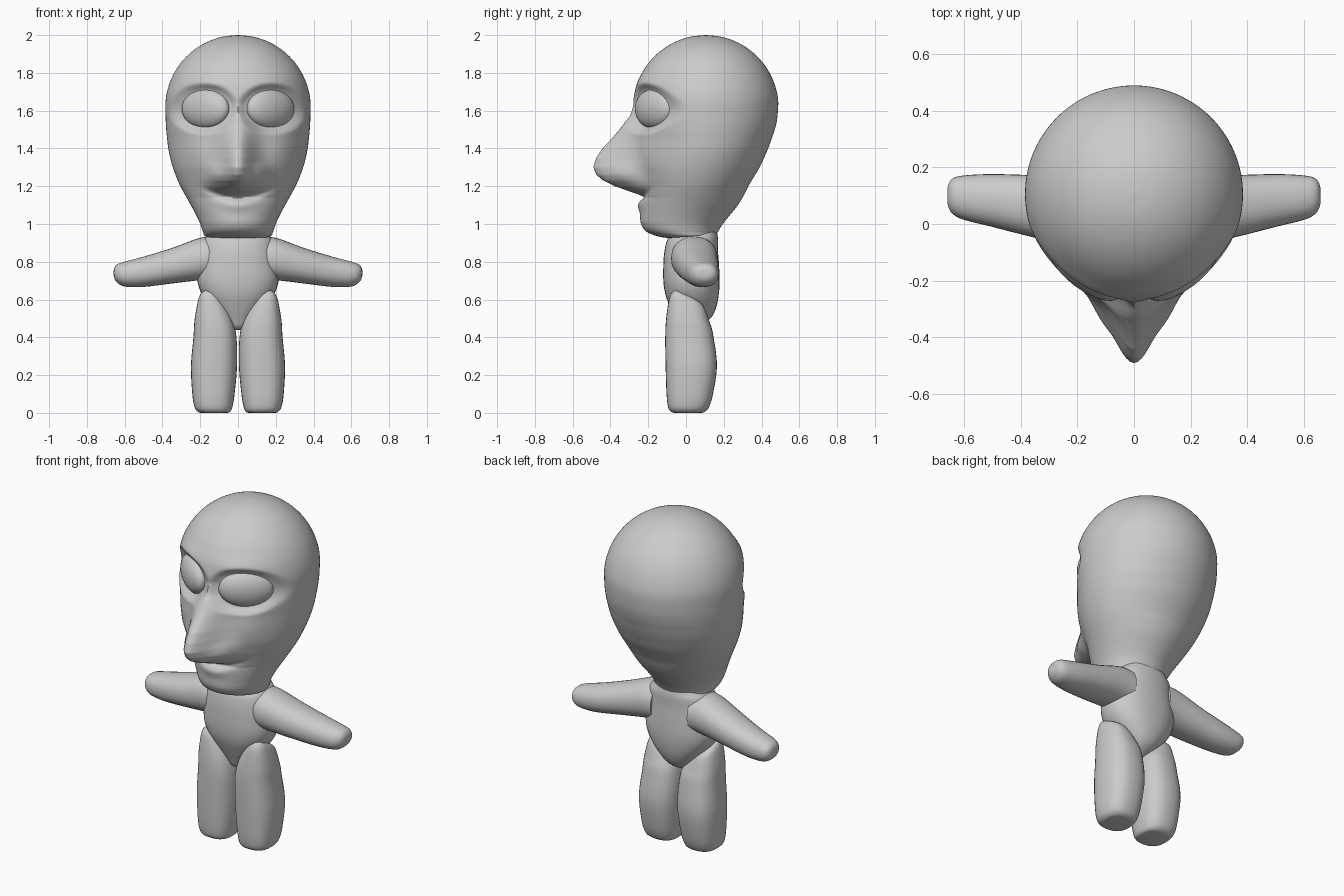
import bpy, bmesh, math
from mathutils import Matrix, Vector

if "Cube" in bpy.data.objects:
    bpy.data.objects.remove(bpy.data.objects["Cube"])

clay = bpy.data.materials.new("grey clay")
clay.diffuse_color = (0.6, 0.6, 0.6, 1)
clay.use_nodes = True
clay.node_tree.nodes["Principled BSDF"].inputs["Base Color"].default_value = clay.diffuse_color


def finish(name, bm, mirror=False):
    bmesh.ops.recalc_face_normals(bm, faces=bm.faces)
    mesh = bpy.data.meshes.new(name)
    bm.to_mesh(mesh)
    bm.free()
    mesh.materials.append(clay)
    ob = bpy.data.objects.new(name, mesh)
    bpy.context.collection.objects.link(ob)
    if mirror:
        ob.modifiers.new("mirror", 'MIRROR').use_mirror_merge = False
    bpy.ops.object.select_all(action='DESELECT')
    ob.select_set(True)
    bpy.context.view_layer.objects.active = ob
    bpy.ops.object.shade_smooth_by_angle(angle=math.radians(65))
    return ob


def spline_rows(rows, sub):
    """Catmull-Rom interpolation between section rows."""
    out = []
    for i in range(len(rows) - 1):
        p = [rows[max(0, min(len(rows) - 1, i + k))] for k in (-1, 0, 1, 2)]
        for s in range(sub):
            t = s / sub
            out.append([b + 0.5 * t * (c - a + t * (2*a - 5*b + 4*c - d + t * (3*(b - c) + d - a)))
                        for a, b, c, d in zip(*p)])
    return out + [list(rows[-1])]


def loft(name, rows, axis='z', n=32, sub=4, power=2.0, shape=None, mirror=False):
    """Rows: position along axis, centre and half size of the two cross axes."""
    bm = bmesh.new()
    rings = []
    for pos, c1, h1, c2, h2 in spline_rows(rows, sub):
        ring = []
        for k in range(n):
            a = 2 * math.pi * k / n
            u, v = math.cos(a), math.sin(a)
            u = c1 + h1 * math.copysign(abs(u) ** (2 / power), u)
            v = c2 + h2 * math.copysign(abs(v) ** (2 / power), v)
            co = Vector((u, v, pos)) if axis == 'z' else Vector((pos, u, v))
            ring.append(bm.verts.new(shape(co) if shape else co))
        rings.append(ring)
    for r0, r1 in zip(rings, rings[1:]):
        for k in range(n):
            j = (k + 1) % n
            bm.faces.new((r0[k], r0[j], r1[j], r1[k]))
    bm.faces.new(rings[0])
    bm.faces.new(rings[-1])
    return finish(name, bm, mirror)


def span(z, half_x, front, back):
    return (z, 0, half_x, (front + back) / 2, (back - front) / 2)


def bump(t):
    return math.exp(-t * t)


# nose: height, projection, half width
NOSE = [(1.14, 0, .12), (1.165, .05, .12), (1.20, .15, .115), (1.23, .21, .11),
        (1.26, .24, .105), (1.30, .25, .10), (1.35, .235, .095), (1.40, .20, .09),
        (1.50, .09, .085), (1.57, .025, .07), (1.64, 0, .05)]


def face_shape(co):
    x, y, z = co
    if y > 0.06:
        return co
    ax = abs(x)
    # shallow eye sockets
    d = math.hypot((ax - .18) / .15, (z - 1.61) / .11)
    t = max(0, min(1, (1.3 - d) / .45))
    inward = Vector((-x, .1 - y, 0)).normalized()
    co = co + inward * .034 * t * t * (3 - 2 * t)
    # nose ridge flowing into the cheeks, and nostril wings
    for (z0, p0, w0), (z1, p1, w1) in zip(NOSE, NOSE[1:]):
        if z0 <= z < z1:
            f = (z - z0) / (z1 - z0)
            w = w0 + f * (w1 - w0)
            co.y -= (p0 + f * (p1 - p0)) * (.84 * bump(ax / w) + .16 * bump(ax / (2.1 * w)))
    co.y -= .035 * bump((ax - .12) / .045) * bump((z - 1.26) / .055)
    # cheeks, mouth line, lips and brow
    co.y -= .025 * bump((ax - .22) / .09) * bump((z - 1.38) / .11)
    smile = z - (1.145 + 1.3 * x * x)
    fade = bump((ax / .17) ** 3)
    co.y += .02 * bump(smile / .02) * fade
    co.y -= .012 * bump((smile + .045) / .03) * bump(ax / .1)
    co.y -= .010 * bump((z - 1.75) / .04) * bump((ax - .17) / .13)
    return co


# head: spherical crown above a tapering jaw
crown = []
for i in range(9):
    a = math.radians(89.5 - 10.5 * i)
    r = .385 * math.cos(a)
    crown.append((1.615 + .385 * math.sin(a), 0, r, .105, r))
jaw = [span(*s) for s in (
    (1.56, .383, -.272, .483), (1.50, .380, -.262, .470), (1.45, .375, -.250, .453),
    (1.40, .369, -.243, .435), (1.35, .359, -.240, .413), (1.30, .345, -.240, .390),
    (1.25, .327, -.232, .360), (1.20, .305, -.225, .330), (1.15, .278, -.235, .305),
    (1.10, .250, -.242, .275), (1.05, .223, -.243, .235), (1.00, .200, -.238, .195),
    (.96, .186, -.210, .170), (.935, .172, -.150, .155), (.925, .12, -.08, .12),
    (.925, .01, .02, .04))]
loft("head", crown + jaw, n=160, sub=8, shape=face_shape)

# eyeballs, nearly flush with the face
bm = bmesh.new()
bmesh.ops.create_uvsphere(bm, u_segments=40, v_segments=24, radius=1)
bm.transform(Matrix.Translation((.172, -.168, 1.61))
             @ Matrix.Rotation(math.radians(37), 4, 'Z')
             @ Matrix.Diagonal((.15, .062, .105, 1)))
finish("eyes", bm, mirror=True)

# torso with neck
loft("torso", [span(*s) for s in (
    (1.0, .125, -.05, .155), (.95, .15, -.07, .165), (.915, .185, -.10, .17),
    (.85, .200, -.115, .17), (.78, .21, -.12, .175), (.70, .215, -.12, .178),
    (.63, .192, -.11, .174), (.56, .14, -.085, .16), (.50, .085, -.06, .13),
    (.455, .04, -.04, .07), (.438, .01, -.01, .02))], power=2.3)

# arms
loft("arms", [
    (.12, .045, .12, .82, .11), (.20, .045, .122, .815, .112),
    (.35, .062, .110, .779, .094), (.50, .083, .093, .747, .080),
    (.60, .093, .078, .735, .066), (.64, .098, .062, .738, .048),
    (.656, .10, .035, .74, .025), (.658, .10, .005, .74, .004)],
    axis='x', power=2.2, mirror=True)


# legs: tops slope down toward the back
def leg_shape(co):
    k = max(0, (co.z - .45) / .2)
    co.z -= k * max(0, co.y + .05) * .45
    return co


loft("legs", [
    (.0, .127, .07, .01, .07), (.006, .127, .085, .01, .09), (.03, .13, .10, .013, .108),
    (.10, .130, .112, .02, .123), (.25, .127, .122, .028, .136), (.40, .122, .114, .018, .128),
    (.50, .130, .100, .01, .115), (.60, .148, .066, .005, .095), (.64, .155, .042, .0, .07),
    (.65, .155, .01, -.03, .02)], power=2.5, shape=leg_shape, mirror=True)
